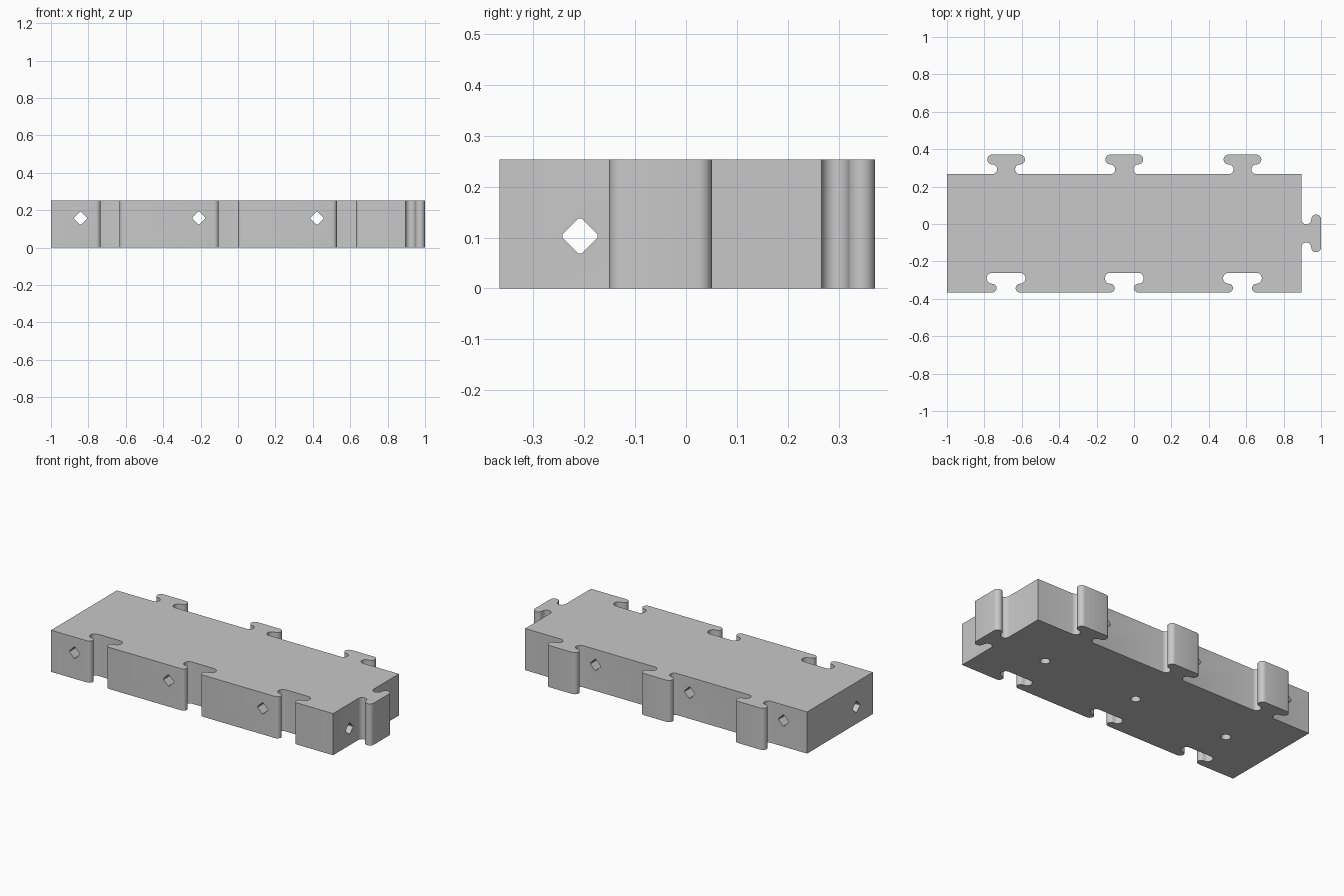
import bpy, bmesh, math
from mathutils import Vector

if "Cube" in bpy.data.objects:
    bpy.data.objects.remove(bpy.data.objects["Cube"], do_unlink=True)

CELL = 0.632            # one grid cell of the connector
HEIGHT = 0.253
X0, Y0 = -1.0, -0.366   # front corner of the block
X1, Y1 = X0 + 3 * CELL - 0.001, Y0 + CELL
R = 0.0263              # rounding of the locking joints
SLOPE = 0.0745          # half width where neck and head meet
GAP = 0.003             # clearance in the sockets
STEPS = 10

grey = bpy.data.materials.new("light grey")
grey.use_nodes = True
grey.diffuse_color = (0.58, 0.58, 0.58, 1)
grey.node_tree.nodes["Principled BSDF"].inputs["Base Color"].default_value = grey.diffuse_color


def prism(name, points, sweep):
    """Closed solid made by sweeping a polygon along a vector."""
    bm = bmesh.new()
    face = bm.faces.new([bm.verts.new(p) for p in points])
    new = bmesh.ops.extrude_face_region(bm, geom=[face])["geom"]
    bmesh.ops.translate(bm, vec=sweep, verts=[v for v in new if isinstance(v, bmesh.types.BMVert)])
    bmesh.ops.recalc_face_normals(bm, faces=bm.faces)
    mesh = bpy.data.meshes.new(name)
    bm.to_mesh(mesh)
    bm.free()
    mesh.materials.append(grey)
    obj = bpy.data.objects.new(name, mesh)
    bpy.context.collection.objects.link(obj)
    return obj


def joint(origin, along, out, neck_r, head_r):
    """Rounded T outline: concave neck flowing into a convex head."""
    half = []
    for i in range(STEPS + 1):
        a = math.pi * i / STEPS
        half.append((-SLOPE + neck_r * math.sin(a), neck_r * (1 - math.cos(a))))
    for i in range(1, STEPS + 1):
        a = math.pi * i / STEPS
        half.append((-SLOPE - head_r * math.sin(a), 2 * neck_r + head_r * (1 - math.cos(a))))
    whole = half + [(-t, n) for t, n in reversed(half)]
    return [Vector(origin) + Vector(along) * t + Vector(out) * n for t, n in whole]


# Block outline: sockets in front, one tab on the end, tabs at the back
centres = [X0 + CELL * (i + 0.5) for i in range(3)]
mid_y = (Y0 + Y1) / 2
outline = [Vector((X0, Y0, 0))]
for x in centres:
    outline += joint((x, Y0, 0), (1, 0, 0), (0, 1, 0), R - GAP, R + GAP)
outline.append(Vector((X1, Y0, 0)))
outline += joint((X1, mid_y, 0), (0, 1, 0), (1, 0, 0), R, R)
outline.append(Vector((X1, Y1, 0)))
for x in reversed(centres):
    outline += joint((x, Y1, 0), (-1, 0, 0), (0, 1, 0), R, R)
outline.append(Vector((X0, Y1, 0)))
block = prism("connector_block", outline, (0, 0, HEIGHT))


def diamond():
    """Diamond section with clipped corners."""
    tip, clip = 0.0345, 0.003
    return [(tip, -clip), (tip, clip), (clip, tip), (-clip, tip),
            (-tip, clip), (-tip, -clip), (-clip, -tip), (clip, -tip)]


# Cross holes, one long hole, and blind round holes underneath
cutters = []
for x in centres:
    hole_x = x - CELL / 4
    cutters.append(prism("cross_hole_cutter", [(hole_x + a, -1, 0.158 + b) for a, b in diamond()], (0, 2, 0)))
    ring = [2 * math.pi * i / 16 for i in range(16)]
    cutters.append(prism("base_hole_cutter", [(x + 0.027 * math.cos(a), mid_y + 0.027 * math.sin(a), -0.05)
                                              for a in ring], (0, 0, 0.16)))
cutters.append(prism("long_hole_cutter", [(-1.2, Y0 + CELL / 4 + a, 0.103 + b) for a, b in diamond()], (2.4, 0, 0)))

bpy.context.view_layer.objects.active = block
block.select_set(True)
for cutter in cutters:
    cutter.hide_render = True
    mod = block.modifiers.new("hole", "BOOLEAN")
    mod.operation = "DIFFERENCE"
    mod.solver = "EXACT"
    mod.object = cutter
    bpy.ops.object.modifier_apply(modifier=mod.name)
    bpy.data.objects.remove(cutter, do_unlink=True)

bpy.ops.object.shade_smooth_by_angle(angle=math.radians(30))
